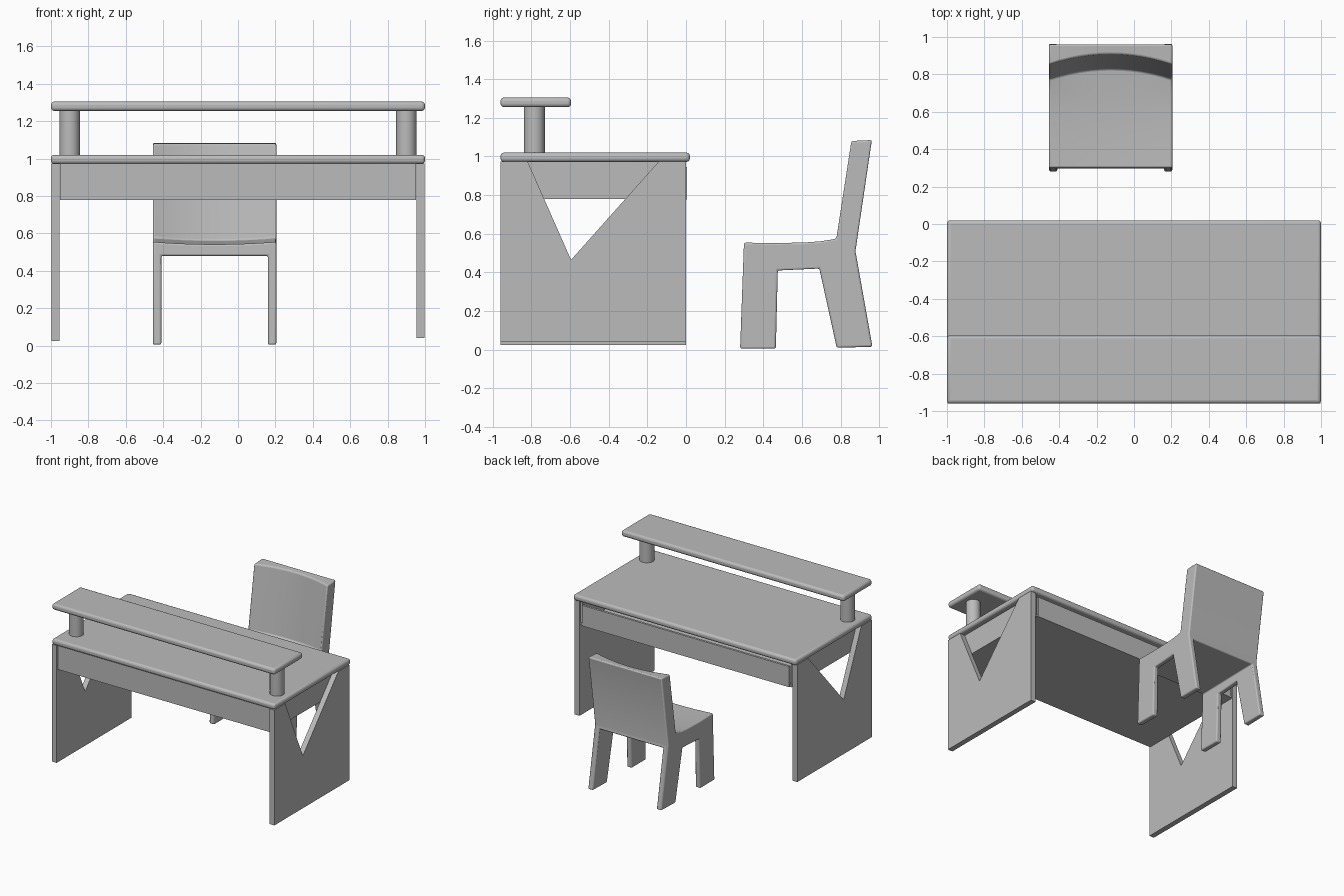
import bpy, bmesh, math

cube = bpy.data.objects.get("Cube")
if cube:
    bpy.data.objects.remove(cube, do_unlink=True)

grey = bpy.data.materials.new("plain grey")
grey.use_nodes = True
COLOUR = (0.5, 0.5, 0.5, 1)
grey.diffuse_color = COLOUR
grey.node_tree.nodes["Principled BSDF"].inputs["Base Color"].default_value = COLOUR


def finish(name, bm, bevel=0, segments=3):
    """Turn a bmesh into a named object, with optional rounded edges."""
    bmesh.ops.recalc_face_normals(bm, faces=bm.faces)
    mesh = bpy.data.meshes.new(name)
    bm.to_mesh(mesh)
    bm.free()
    obj = bpy.data.objects.new(name, mesh)
    bpy.context.collection.objects.link(obj)
    mesh.materials.append(grey)
    if bevel:
        mod = obj.modifiers.new("rounding", "BEVEL")
        mod.width, mod.segments = bevel, segments
        mod.limit_method, mod.angle_limit = "ANGLE", math.radians(40)
    return obj


def smooth(obj):
    bpy.ops.object.select_all(action="DESELECT")
    obj.select_set(True)
    bpy.context.view_layer.objects.active = obj
    bpy.ops.object.shade_smooth_by_angle(angle=math.radians(40))


def box(name, x, y, z, bevel=0):
    bm = bmesh.new()
    bmesh.ops.create_cube(bm, size=1)
    for v in bm.verts:
        v.co = [lo + (c + 0.5) * (hi - lo) for c, (lo, hi) in zip(v.co, (x, y, z))]
    return finish(name, bm, bevel)


def loft(name, profile, stations, bend=None, bevel=0):
    """Sweep a (y, z) side profile along x; bend may shift each point."""
    bm = bmesh.new()
    rings = []
    for x in stations:
        pts = [bend(x, y, z) if bend else (y, z) for y, z in profile]
        rings.append([bm.verts.new((x, y, z)) for y, z in pts])
    n = len(profile)
    for a, b in zip(rings, rings[1:]):
        for i in range(n):
            j = (i + 1) % n
            bm.faces.new((a[i], a[j], b[j], b[i]))
    bm.faces.new(rings[0])
    bm.faces.new(rings[-1])
    return finish(name, bm, bevel)


# Desk top and raised shelf
smooth(box("desk_top", (-1, 1), (-0.96, 0.02), (0.972, 1.02), 0.018))
smooth(box("raised_shelf", (-1, 1), (-0.96, -0.595), (1.255, 1.305), 0.018))

# Notched side panels and shelf posts
for side, sign, foot in (("left", 1, 0.04), ("right", -1, 0.025)):
    panel = [(-0.96, foot), (0, foot), (0, 0.975), (-0.14, 0.975),
             (-0.595, 0.465), (-0.82, 0.975), (-0.96, 0.975)]
    loft(side + "_side_panel", panel, sorted((sign * 0.955, sign * 0.998)))
    bm = bmesh.new()
    bmesh.ops.create_cone(bm, cap_ends=True, segments=32, radius1=0.054,
                          radius2=0.054, depth=0.25)
    bmesh.ops.translate(bm, verts=bm.verts, vec=(sign * 0.9, -0.785, 1.138))
    smooth(finish(side + "_shelf_post", bm))
    box(side + "_tray_end", sorted((sign * 0.935, sign * 0.952)),
        (-0.945, -0.01), (0.78, 0.973))

# Tray under the top
box("tray_bottom", (-0.95, 0.95), (-0.945, 0), (0.78, 0.795))
box("tray_front", (-0.95, 0.95), (-0.95, -0.93), (0.78, 0.973))
box("tray_back", (-0.93, 0.93), (-0.012, 0.006), (0.778, 0.945))

# Chair: side profile swept across, hollowed along the seat and backrest
CHAIR_X, HALF = -0.125, 0.33
chair_profile = [(0.28, 0.005), (0.30, 0.555), (0.46, 0.552), (0.62, 0.556),
                 (0.70, 0.562), (0.775, 0.575), (0.81, 0.80), (0.853, 1.08),
                 (0.962, 1.085), (0.877, 0.51), (0.965, 0.015), (0.78, 0.01),
                 (0.69, 0.42), (0.475, 0.41), (0.465, 0.005)]


def hollow(x, y, z):
    depth = 1 - ((x - CHAIR_X) / HALF) ** 2
    if z > 0.57 and y < 0.86:
        return y + 0.055 * depth, z - (0.015 * depth if z < 0.6 else 0)
    if z > 0.54 and y < 0.75:
        return y, z - 0.013 * depth
    return y, z


steps = 12
chair = loft("chair", chair_profile,
             [CHAIR_X + HALF * (2 * i / steps - 1) for i in range(steps + 1)], hollow)

# Clear the space between the legs, below the seat
cutter = box("leg_gap_cutter", (-0.41, 0.16), (0.1, 1.2), (-0.2, 0.48))
cutter.hide_render = True
cut = chair.modifiers.new("leg gap", "BOOLEAN")
cut.operation, cut.object, cut.solver = "DIFFERENCE", cutter, "EXACT"
bpy.context.view_layer.objects.active = chair
bpy.ops.object.modifier_apply(modifier=cut.name)
bpy.data.objects.remove(cutter, do_unlink=True)
rounding = chair.modifiers.new("rounding", "BEVEL")
rounding.width, rounding.segments = 0.012, 3
rounding.limit_method, rounding.angle_limit = "ANGLE", math.radians(40)
smooth(chair)
